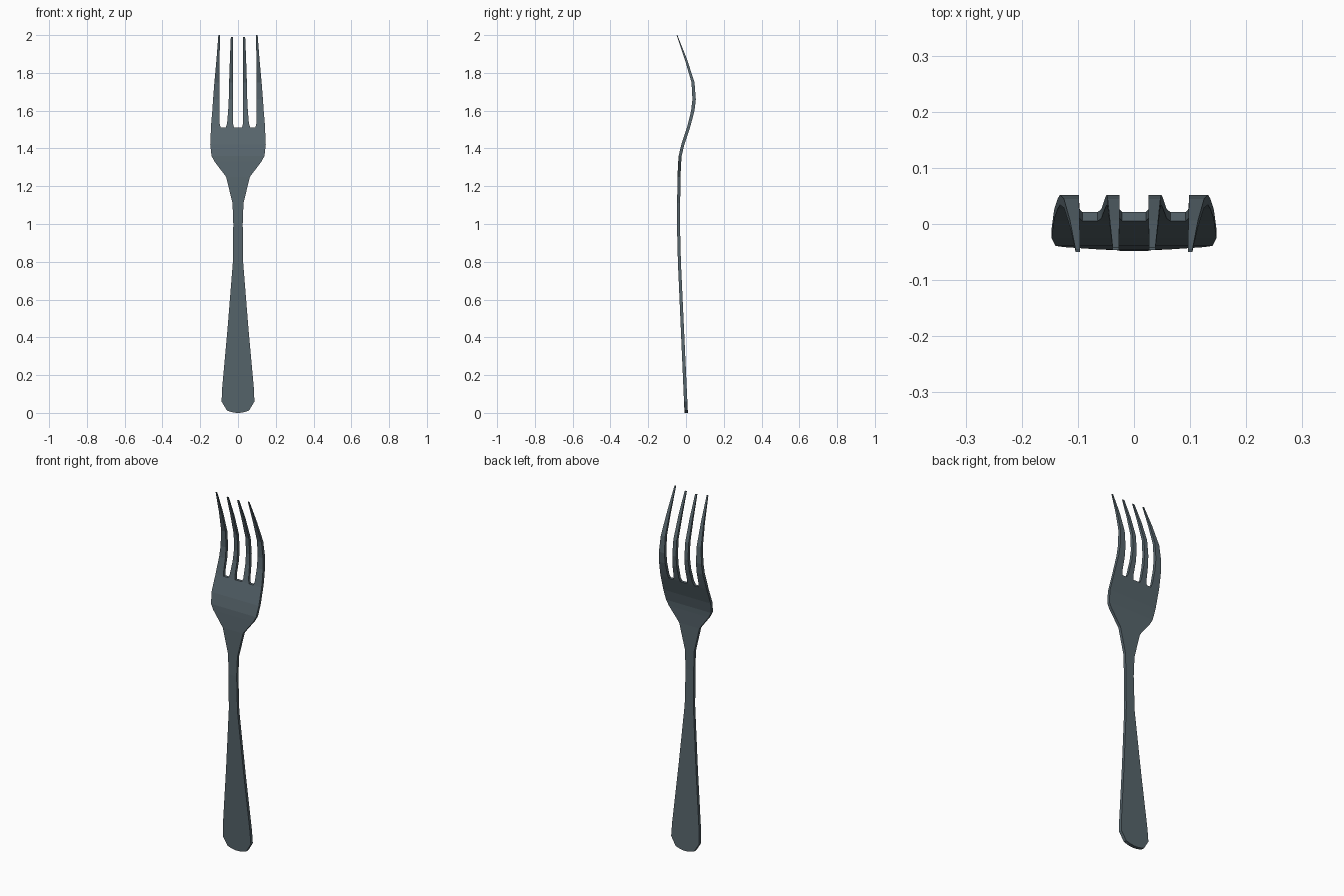
import bpy, bmesh

if "Cube" in bpy.data.objects:
    bpy.data.objects.remove(bpy.data.objects["Cube"])

steel = bpy.data.materials.new("dark steel")
steel.diffuse_color = (0.095, 0.13, 0.15, 1)
steel.use_nodes = True
steel.node_tree.nodes["Principled BSDF"].inputs["Base Color"].default_value = steel.diffuse_color

# Side profile: (z, centre y, half thickness)
SPINE = [(0, 0.001, 0.009), (0.8, -0.035, 0.008), (1.0, -0.040, 0.008),
         (1.28, -0.037, 0.008), (1.36, -0.031, 0.008), (1.42, -0.017, 0.008),
         (1.51, 0.013, 0.008), (1.59, 0.035, 0.009), (1.66, 0.043, 0.009),
         (1.75, 0.037, 0.008), (1.87, 0.000, 0.006), (2.0, -0.048, 0.002)]
# Body outline: (z, half width)
BODY = [(0.012, 0.058), (0.06, 0.087), (0.13, 0.084), (0.45, 0.055), (0.80, 0.027),
        (1.0, 0.025), (1.11, 0.029), (1.25, 0.063), (1.33, 0.124),
        (1.36, 0.140), (1.42, 0.147)]
# Tine edges across the top of the head
EDGES = [-0.143, -0.092, -0.065, -0.021, 0.021, 0.065, 0.092, 0.143]
# Right tines: (z, inner middle, outer middle, inner side, outer side)
TINES = [(1.53, 0.026, 0.058, 0.097, 0.142), (1.60, 0.026, 0.052, 0.098, 0.136),
         (1.66, 0.026, 0.049, 0.098, 0.132), (1.75, 0.026, 0.047, 0.098, 0.125),
         (1.87, 0.026, 0.043, 0.097, 0.114), (1.99, 0.027, 0.038, 0.096, 0.104)]


def spine(z):
    for (z0, y0, t0), (z1, y1, t1) in zip(SPINE, SPINE[1:]):
        if z <= z1:
            k = (z - z0) / (z1 - z0)
            return y0 + (y1 - y0) * k, t0 + (t1 - t0) * k
    return SPINE[-1][1:]


bm = bmesh.new()
partner = {}


def point(x, z):
    """Front vertex with a matching back vertex."""
    y, t = spine(z)
    front = bm.verts.new((x, y - t, z))
    partner[front] = bm.verts.new((x, y + t, z))
    return front


sheet = []


def strip(a, b):
    for i in range(len(a) - 1):
        sheet.append((a[i], a[i + 1], b[i + 1], b[i]))


# Handle and head
fractions = [e / 0.143 for e in EDGES]
rows = [[point(f * 0.058, 0.012 * abs(f) ** 2) for f in fractions]]
rows += [[point(f * w, z) for f in fractions] for z, w in BODY[1:]]
rows.append([point(x, 1.51) for x in EDGES])
for a, b in zip(rows, rows[1:]):
    strip(a, b)

# Four tapering tines growing from the head
for i in (0, 2, 4, 6):
    last = rows[-1][i:i + 2]
    for z, *right in TINES:
        xs = [-x for x in reversed(right)] + right
        z += 0.01 if z > 1.95 and i in (0, 6) else 0
        row = [point(x, z) for x in xs[i:i + 2]]
        strip(last, row)
        last = row

# Front and back skins, then the rim around the open edges
edges = {}
for q in sheet:
    bm.faces.new(q)
    bm.faces.new([partner[v] for v in reversed(q)])
    for k in range(4):
        edges[(q[k], q[(k + 1) % 4])] = True
for a, b in edges:
    if (b, a) not in edges:
        bm.faces.new((b, a, partner[a], partner[b]))
bmesh.ops.recalc_face_normals(bm, faces=bm.faces[:])

mesh = bpy.data.meshes.new("fork")
bm.to_mesh(mesh)
bm.free()
mesh.materials.append(steel)
fork = bpy.data.objects.new("fork", mesh)
bpy.context.collection.objects.link(fork)
